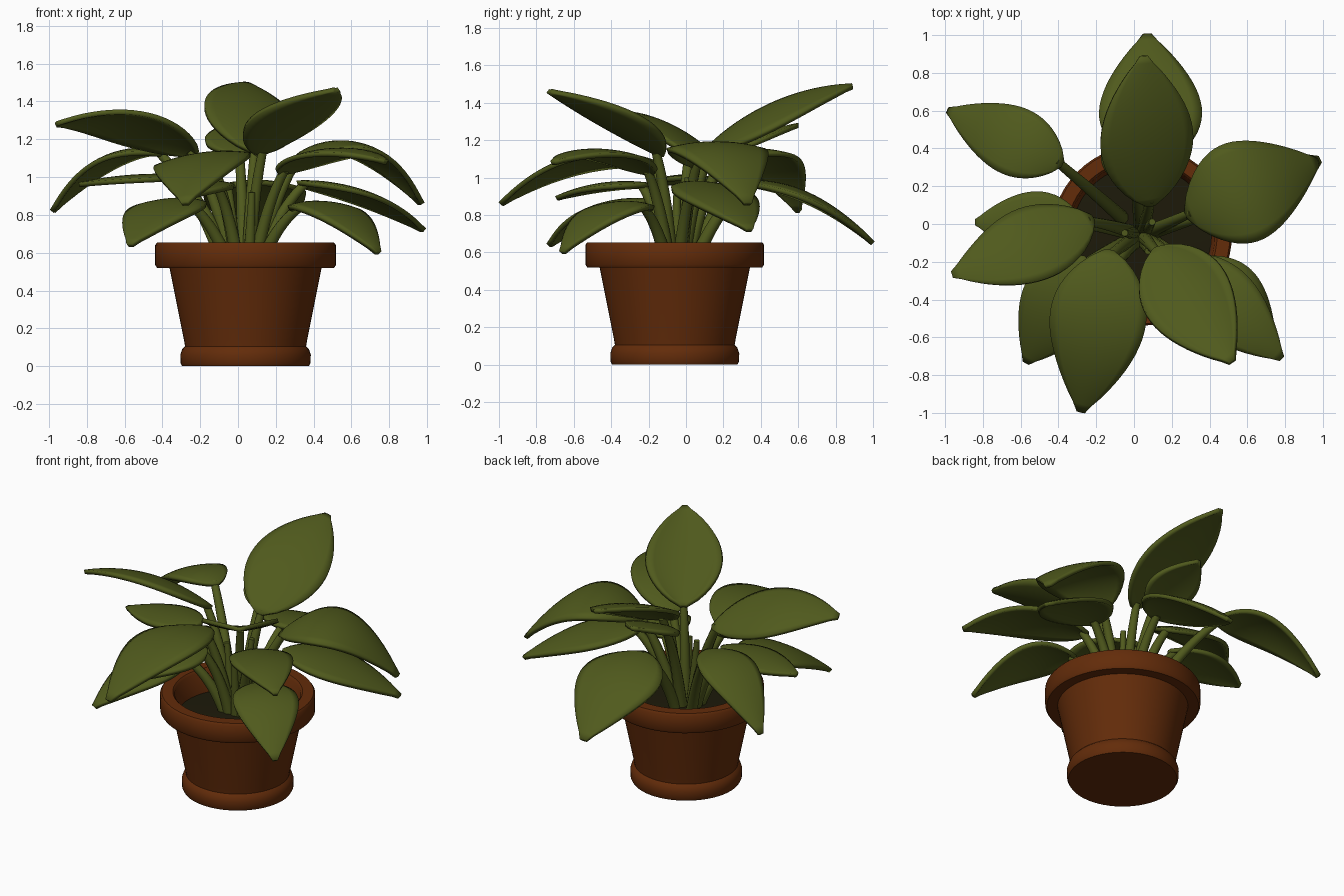
import bpy, bmesh, math
from mathutils import Vector

if "Cube" in bpy.data.objects:
    bpy.data.objects.remove(bpy.data.objects["Cube"])

CX, CY = 0.04, -0.06          # pot axis
UP = Vector((0, 0, 1))


def material(name, rgb):
    m = bpy.data.materials.new(name)
    m.diffuse_color = (*rgb, 1)
    m.use_nodes = True
    m.node_tree.nodes["Principled BSDF"].inputs["Base Color"].default_value = m.diffuse_color
    return m


GREEN = material("leaf green", (0.08, 0.102, 0.012))
CLAY = material("terracotta", (0.125, 0.025, 0.003))
EARTH = material("dark soil", (0.012, 0.010, 0.003))


def finish(name, bm, mat, angle=40):
    bmesh.ops.recalc_face_normals(bm, faces=bm.faces)
    me = bpy.data.meshes.new(name)
    bm.to_mesh(me)
    bm.free()
    me.materials.append(mat)
    ob = bpy.data.objects.new(name, me)
    bpy.context.collection.objects.link(ob)
    bpy.ops.object.select_all(action='DESELECT')
    ob.select_set(True)
    bpy.context.view_layer.objects.active = ob
    bpy.ops.object.shade_smooth_by_angle(angle=math.radians(angle))
    return ob


def skin(bm, rings, closed):
    """Bridge successive rows of vertices with quads."""
    for a, b in zip(rings, rings[1:]):
        n = len(a)
        for i in range(n if closed else n - 1):
            j = (i + 1) % n
            bm.faces.new((a[i], a[j], b[j], b[i]))


def lathe(name, profile, mat, n=56):
    bm = bmesh.new()
    rings = [[bm.verts.new((CX + r * math.cos(2 * math.pi * i / n),
                            CY + r * math.sin(2 * math.pi * i / n), z))
              for i in range(n)] for r, z in profile]
    skin(bm, rings, True)
    bm.faces.new(rings[0])
    bm.faces.new(rings[-1])
    return finish(name, bm, mat)


def bezier(a, c, b, t):
    """Point and unit tangent on a quadratic curve."""
    p = a * (1 - t) ** 2 + c * 2 * t * (1 - t) + b * t * t
    d = (c - a) * (1 - t) + (b - c) * t
    return p, d.normalized()


def stalk(name, a, c, b, r0, r1, steps=12, n=10):
    bm = bmesh.new()
    rings = []
    for k in range(steps + 1):
        t = k / steps
        p, d = bezier(a, c, b, t)
        u = d.cross(Vector((0.31, 0.95, 0.05))).normalized()
        v = d.cross(u)
        r = r0 + (r1 - r0) * t
        rings.append([bm.verts.new(p + r * (u * math.cos(2 * math.pi * i / n)
                                            + v * math.sin(2 * math.pi * i / n)))
                      for i in range(n)])
    skin(bm, rings, True)
    bm.faces.new(rings[0])
    bm.faces.new(rings[-1])
    return finish(name, bm, GREEN, 60)


def leaf(name, base, tip, arch, width, roll=0.0, cup=0.13):
    a, b = Vector(base), Vector(tip)
    c = (a + b) / 2 + UP * 2 * arch
    side0 = Vector((b.x - a.x, b.y - a.y, 0)).normalized().cross(UP)
    bm = bmesh.new()
    rows, steps, half = [], 20, 5
    for k in range(steps + 1):
        t = k / steps
        p, d = bezier(a, c, b, t)
        nrm = side0.cross(d).normalized()
        side = side0 * math.cos(roll) + nrm * math.sin(roll)
        nrm = side.cross(d).normalized()
        w = width / 2 * max(0.04, math.sin(math.pi * t ** 0.8)) ** 0.8
        rows.append([bm.verts.new(p + side * w * i / half - nrm * cup * w * (i / half) ** 2)
                     for i in range(-half, half + 1)])
    skin(bm, rows, False)
    ob = finish(name, bm, GREEN, 60)
    mod = ob.modifiers.new("thickness", 'SOLIDIFY')
    mod.thickness = 0.026
    mod.offset = 0
    # stalk from the crown, arriving along the blade direction
    out = Vector((a.x - CX, a.y - CY, 0))
    root = Vector((CX, CY, 0.47)) + out * 0.22
    ctrl = root.lerp(a, 0.55) - out * 0.10 + UP * 0.07
    stalk(name + "_stalk", root, ctrl, a + (c - a).normalized() * 0.04 - UP * 0.006,
          0.038, 0.024)


# Pot: foot, neck, flared wall, thick rim, inner wall
lathe("pot", [(0.335, 0), (0.343, 0.015), (0.345, 0.06), (0.335, 0.09),
              (0.32, 0.105), (0.326, 0.14), (0.402, 0.52), (0.468, 0.52),
              (0.478, 0.535), (0.478, 0.64), (0.468, 0.654), (0.40, 0.654),
              (0.388, 0.64), (0.365, 0.46)], CLAY)
lathe("soil", [(0.36, 0.46), (0.371, 0.50), (0.08, 0.52)], EARTH)

# Back leaves: base, tip, arch, width
leaf("back_upper_leaf", (0.09, 0.10, 1.13), (0.05, 0.89, 1.49), 0.065, 0.50, -0.22)
leaf("back_drooping_leaf", (0.10, 0.30, 0.97), (0.07, 1.0, 0.65), 0.10, 0.54)
leaf("back_small_leaf", (0.01, 0.18, 1.12), (-0.02, 0.60, 1.28), 0.02, 0.34)

# Left leaves
leaf("left_back_leaf", (-0.38, 0.32, 1.12), (-0.98, 0.60, 0.82), 0.13, 0.36)
leaf("left_upper_leaf", (-0.22, 0.03, 1.12), (-0.96, -0.27, 1.28), 0.09, 0.42, -0.35)
leaf("left_lower_leaf", (-0.28, 0.01, 1.0), (-0.84, 0.01, 0.96), 0.02, 0.32)

# Front leaves
leaf("front_left_leaf", (-0.25, -0.18, 0.87), (-0.57, -0.73, 0.64), 0.085, 0.42)
leaf("front_leaf", (-0.13, -0.14, 1.07), (-0.28, -0.99, 0.86), 0.135, 0.51, -0.12)
leaf("front_lower_leaf", (-0.10, -0.20, 0.96), (-0.28, -0.69, 0.89), 0.035, 0.30)

# Front right leaves
leaf("front_right_upper_leaf", (0.11, -0.13, 1.12), (0.52, -0.73, 1.46), 0.01, 0.47, 0, -0.2)
leaf("front_right_mid_leaf", (0.22, -0.18, 1.02), (0.78, -0.71, 1.08), 0.09, 0.38)
leaf("front_right_low_leaf", (0.30, -0.20, 0.83), (0.74, -0.66, 0.60), 0.12, 0.40)

# Right leaves
leaf("right_upper_leaf", (0.28, 0.05, 1.06), (0.97, 0.33, 0.86), 0.21, 0.54)
leaf("right_lower_leaf", (0.32, 0.02, 0.97), (0.98, 0.34, 0.72), 0.07, 0.44)

# Young rolled shoots in the crown
for i in range(3):
    ang = 0.9 + i * 2.1
    root = Vector((CX + 0.04 * math.cos(ang), CY + 0.04 * math.sin(ang), 0.48))
    tip = Vector((CX + 0.09 * math.cos(ang), CY + 0.09 * math.sin(ang), 1.0 - 0.04 * i))
    stalk(f"young_shoot_{i + 1}", root, root.lerp(tip, 0.5), tip, 0.036, 0.018)
